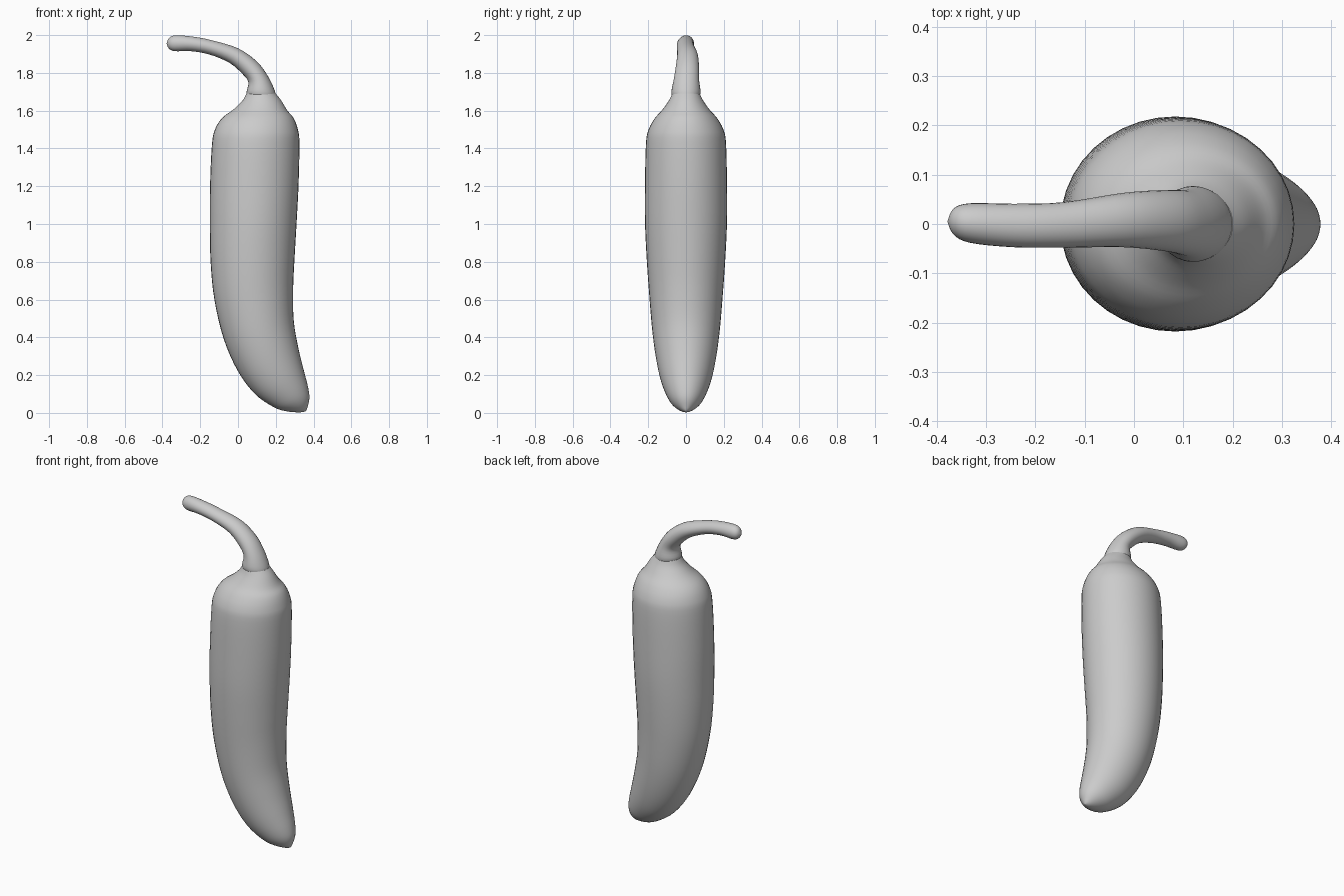
import bpy, bmesh, math
from mathutils import Vector


def smooth_path(keys, steps):
    """Catmull-Rom interpolation of the section keys."""
    out = []
    pts = [Vector(k) for k in keys]
    for i in range(len(pts) - 1):
        p0, p1, p2, p3 = pts[max(i - 1, 0)], pts[i], pts[i + 1], pts[min(i + 2, len(pts) - 1)]
        for s in range(steps):
            t = s / steps
            out.append(0.5 * (2 * p1 + (p2 - p0) * t + (2 * p0 - 5 * p1 + 4 * p2 - p3) * t * t
                              + (3 * p1 - p0 - 3 * p2 + p3) * t ** 3))
    out.append(pts[-1])
    return out


def loft(name, keys, segments=40, steps=4):
    """Key = left x, left z, right x, right z, half width in y, centre y."""
    bm = bmesh.new()
    rings = []
    for lx, lz, rx, rz, w, cy in smooth_path(keys, steps):
        ring = []
        for i in range(segments):
            a = 2 * math.pi * i / segments
            c = (1 + math.cos(a)) / 2
            ring.append(bm.verts.new((lx + (rx - lx) * c, cy + w * math.sin(a), lz + (rz - lz) * c)))
        rings.append(ring)
    for a, b in zip(rings, rings[1:]):
        for i in range(segments):
            j = (i + 1) % segments
            bm.faces.new((a[i], a[j], b[j], b[i]))
    bm.faces.new(rings[0])
    bm.faces.new(rings[-1])
    bmesh.ops.remove_doubles(bm, verts=bm.verts, dist=0.0005)
    bmesh.ops.recalc_face_normals(bm, faces=bm.faces)
    mesh = bpy.data.meshes.new(name)
    bm.to_mesh(mesh)
    bm.free()
    obj = bpy.data.objects.new(name, mesh)
    bpy.context.collection.objects.link(obj)
    bpy.ops.object.select_all(action='DESELECT')
    obj.select_set(True)
    bpy.context.view_layer.objects.active = obj
    bpy.ops.object.shade_smooth_by_angle(angle=math.radians(50))
    return obj


# Fruit with its sloped shoulder, from the neck down to the hooked tip
loft("pepper_body", [
    (0.045, 1.69, 0.20, 1.69, 0.073, 0),
    (0.025, 1.655, 0.228, 1.655, 0.09, 0),
    (-0.02, 1.61, 0.262, 1.60, 0.125, 0),
    (-0.085, 1.56, 0.295, 1.56, 0.165, 0),
    (-0.122, 1.50, 0.317, 1.50, 0.198, 0),
    (-0.138, 1.42, 0.325, 1.43, 0.212, 0),
    (-0.148, 1.20, 0.321, 1.22, 0.217, 0),
    (-0.149, 1.00, 0.311, 1.02, 0.217, 0),
    (-0.145, 0.80, 0.300, 0.83, 0.208, 0),
    (-0.125, 0.60, 0.292, 0.66, 0.195, 0),
    (-0.075, 0.39, 0.295, 0.49, 0.179, 0),
    (0.00, 0.22, 0.318, 0.35, 0.158, 0),
    (0.09, 0.10, 0.347, 0.23, 0.130, 0),
    (0.19, 0.03, 0.370, 0.14, 0.095, 0),
    (0.26, 0.008, 0.378, 0.08, 0.062, 0),
    (0.33, 0.003, 0.368, 0.03, 0.022, 0),
    (0.36, 0.01, 0.36, 0.01, 0, 0),
])

# Curved stem, from the neck out to its rounded end
loft("stem", [
    (0.06, 1.66, 0.20, 1.67, 0.068, 0),
    (0.045, 1.695, 0.195, 1.705, 0.077, 0),
    (0.055, 1.75, 0.16, 1.78, 0.067, 0.002),
    (0.025, 1.793, 0.10, 1.86, 0.062, 0.007),
    (-0.045, 1.853, 0.00, 1.93, 0.055, 0.008),
    (-0.15, 1.897, -0.14, 1.973, 0.046, -0.002),
    (-0.25, 1.915, -0.24, 1.992, 0.044, -0.003),
    (-0.335, 1.915, -0.33, 1.999, 0.040, 0.002),
    (-0.367, 1.93, -0.365, 1.985, 0.026, 0.005),
    (-0.378, 1.957, -0.378, 1.957, 0, 0.005),
], segments=28)
